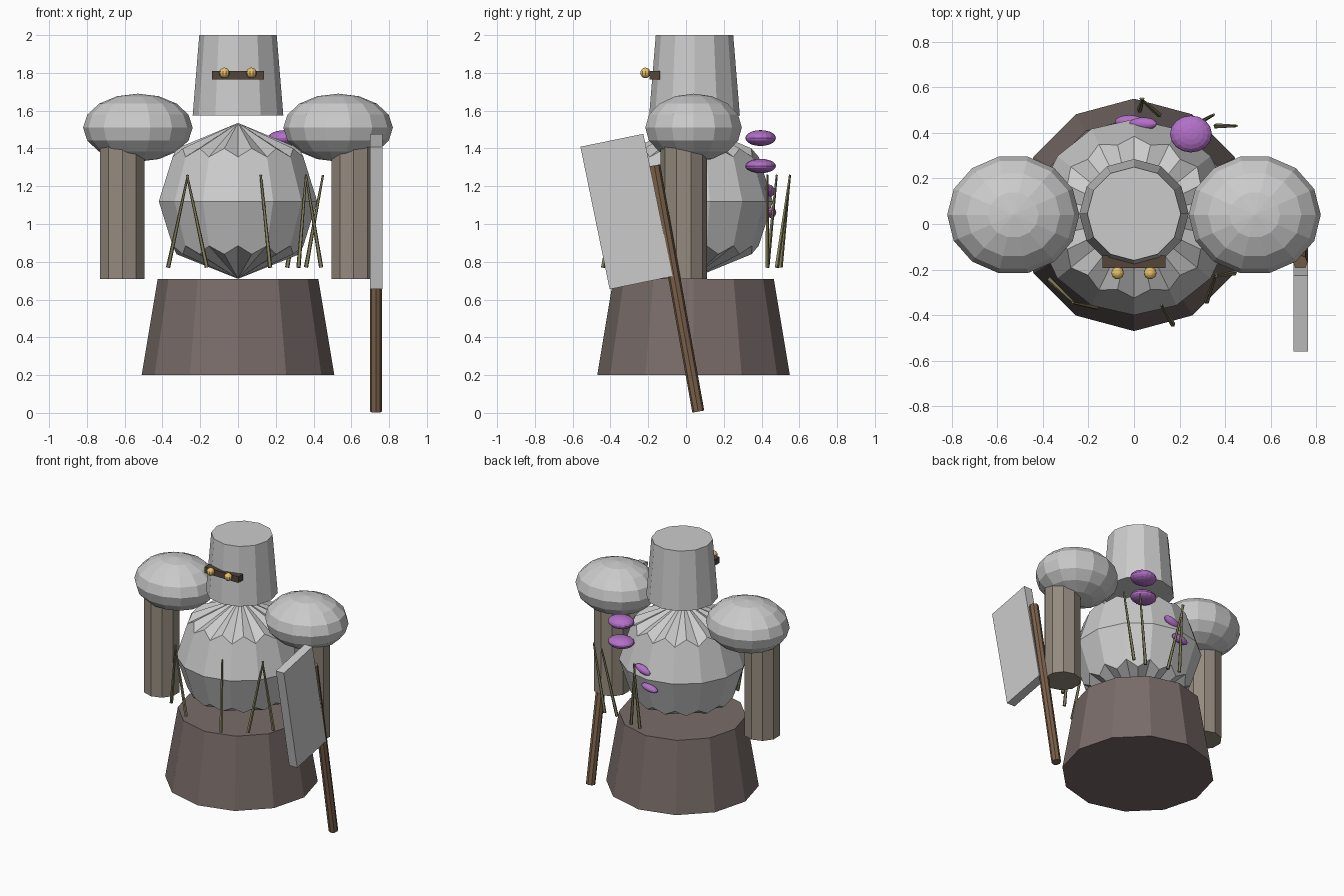
import bpy, bmesh
from math import sin, cos, pi, radians
from mathutils import Vector, Matrix

if "Cube" in bpy.data.objects:
    bpy.data.objects.remove(bpy.data.objects["Cube"])


def material(name, r, g, b):
    m = bpy.data.materials.new(name)
    m.diffuse_color = (r, g, b, 1)
    m.use_nodes = True
    m.node_tree.nodes["Principled BSDF"].inputs["Base Color"].default_value = m.diffuse_color
    return m


CLOTH = material("cloth", 0.19, 0.15, 0.14)
SKIN = material("skin", 0.30, 0.26, 0.21)
WOOD = material("wood", 0.20, 0.12, 0.07)
LEATHER = material("leather", 0.09, 0.06, 0.04)
GOLD = material("gold", 0.80, 0.52, 0.15)
STRAW = material("straw", 0.24, 0.22, 0.11)
PURPLE = material("purple", 0.45, 0.16, 0.58)


def finish(name, bm, mat=None, matrix=Matrix()):
    bm.transform(matrix)
    bmesh.ops.recalc_face_normals(bm, faces=bm.faces)
    me = bpy.data.meshes.new(name)
    bm.to_mesh(me)
    bm.free()
    ob = bpy.data.objects.new(name, me)
    bpy.context.collection.objects.link(ob)
    if mat:
        me.materials.append(mat)
    return ob


def frustum(name, p0, p1, r0, r1, sides, mat=None):
    a, b = Vector(p0), Vector(p1)
    d = b - a
    bm = bmesh.new()
    bmesh.ops.create_cone(bm, cap_ends=True, segments=sides,
                          radius1=r0, radius2=r1, depth=d.length)
    rot = Vector((0, 0, 1)).rotation_difference(d).to_matrix().to_4x4()
    return finish(name, bm, mat, Matrix.Translation((a + b) / 2) @ rot)


def box(name, loc, size, mat=None, rx=0):
    bm = bmesh.new()
    bmesh.ops.create_cube(bm, size=1)
    m = (Matrix.Translation(loc) @ Matrix.Rotation(rx, 4, 'X')
         @ Matrix.Diagonal((*size, 1)))
    return finish(name, bm, mat, m)


def ellipsoid(name, loc, radii, mat=None, seg=14, rings=8, ry=0):
    bm = bmesh.new()
    bmesh.ops.create_uvsphere(bm, u_segments=seg, v_segments=rings, radius=1)
    m = (Matrix.Translation(loc) @ Matrix.Rotation(ry, 4, 'Y')
         @ Matrix.Diagonal((*radii, 1)) @ Matrix.Rotation(pi / 2, 4, 'Z'))
    return finish(name, bm, mat, m)


# Skirt and bucket-shaped head
frustum("skirt", (0, 0.04, 0.20), (0, 0.04, 0.71), 0.51, 0.425, 12, CLOTH)
frustum("head", (0, 0.045, 1.575), (0, 0.045, 2.0), 0.24, 0.205, 12)


# Torso: faceted body with zigzag edges where the end cones meet the sides
def torso(n=14, cy=0.03):
    bm = bmesh.new()

    def ring(r, z, shift=0.0):
        return [bm.verts.new((r * sin(2 * pi * (i + shift) / n),
                              cy - r * cos(2 * pi * (i + shift) / n), z))
                for i in range(n)]
    mid = ring(0.43, 1.12)
    for low, peak, tip in (((0.355, 1.355), (0.325, 1.40), 1.535),
                           ((0.355, 0.885), (0.325, 0.84), 0.71)):
        a, b = ring(*low), ring(*peak, 0.5)
        t = bm.verts.new((0, cy, tip))
        for i in range(n):
            j = (i + 1) % n
            bm.faces.new((mid[i], mid[j], a[j], b[i], a[i]))
            bm.faces.new((a[i], b[i], t))
            bm.faces.new((b[i], a[j], t))
    finish("torso", bm)


torso()

# Shoulders and arms
for side, s in (("left", -1), ("right", 1)):
    ellipsoid(side + "_shoulder", (s * 0.53, 0.04, 1.51), (0.29, 0.262, 0.18))
    frustum(side + "_arm", (s * 0.612, -0.012, 0.71), (s * 0.612, -0.012, 1.45),
            0.124, 0.124, 10, SKIN)

# Brow strap with two eyes
box("eye_strap", (0, -0.165, 1.787), (0.275, 0.055, 0.045), LEATHER)
for side, x in (("left", -0.072), ("right", 0.071)):
    ellipsoid(side + "_eye", (x, -0.215, 1.80), (0.028, 0.028, 0.028), GOLD, 10, 8)

# Cleaver leaning by the right arm
frustum("cleaver_handle", (0.73, 0.065, 0.007), (0.73, -0.168, 1.31),
        0.032, 0.032, 8, WOOD)
box("cleaver_blade", (0.732, -0.315, 1.066), (0.065, 0.34, 0.77), None, radians(11.6))

# Straw stalks around the waist: base x, y then tip x, y
stalks = [(-0.37, -0.245, -0.265, -0.345), (-0.165, -0.365, -0.27, -0.345),
          (0.17, -0.44, 0.12, -0.355), (0.32, -0.34, 0.36, -0.22),
          (0.44, -0.215, 0.36, -0.23), (0.11, 0.48, 0.03, 0.55),
          (0.025, 0.50, 0.04, 0.55), (0.26, 0.43, 0.35, 0.48),
          (0.36, 0.43, 0.45, 0.43)]
for i, (x0, y0, x1, y1) in enumerate(stalks):
    frustum(f"straw_{i + 1}", (x0, y0, 0.77), (x1, y1, 1.26), 0.012, 0.006, 5, STRAW)

# Shelf mushrooms on the back
for i, (x, y, z, rx, ry, rz, tilt) in enumerate((
        (0.25, 0.395, 1.455, 0.092, 0.081, 0.042, 0),
        (0.25, 0.395, 1.307, 0.092, 0.081, 0.038, 0),
        (0.04, 0.44, 1.175, 0.065, 0.028, 0.027, -0.35),
        (-0.02, 0.45, 1.06, 0.065, 0.028, 0.025, -0.2))):
    ellipsoid(f"mushroom_{i + 1}", (x, y, z), (rx, ry, rz), PURPLE, 16, 10, tilt)
